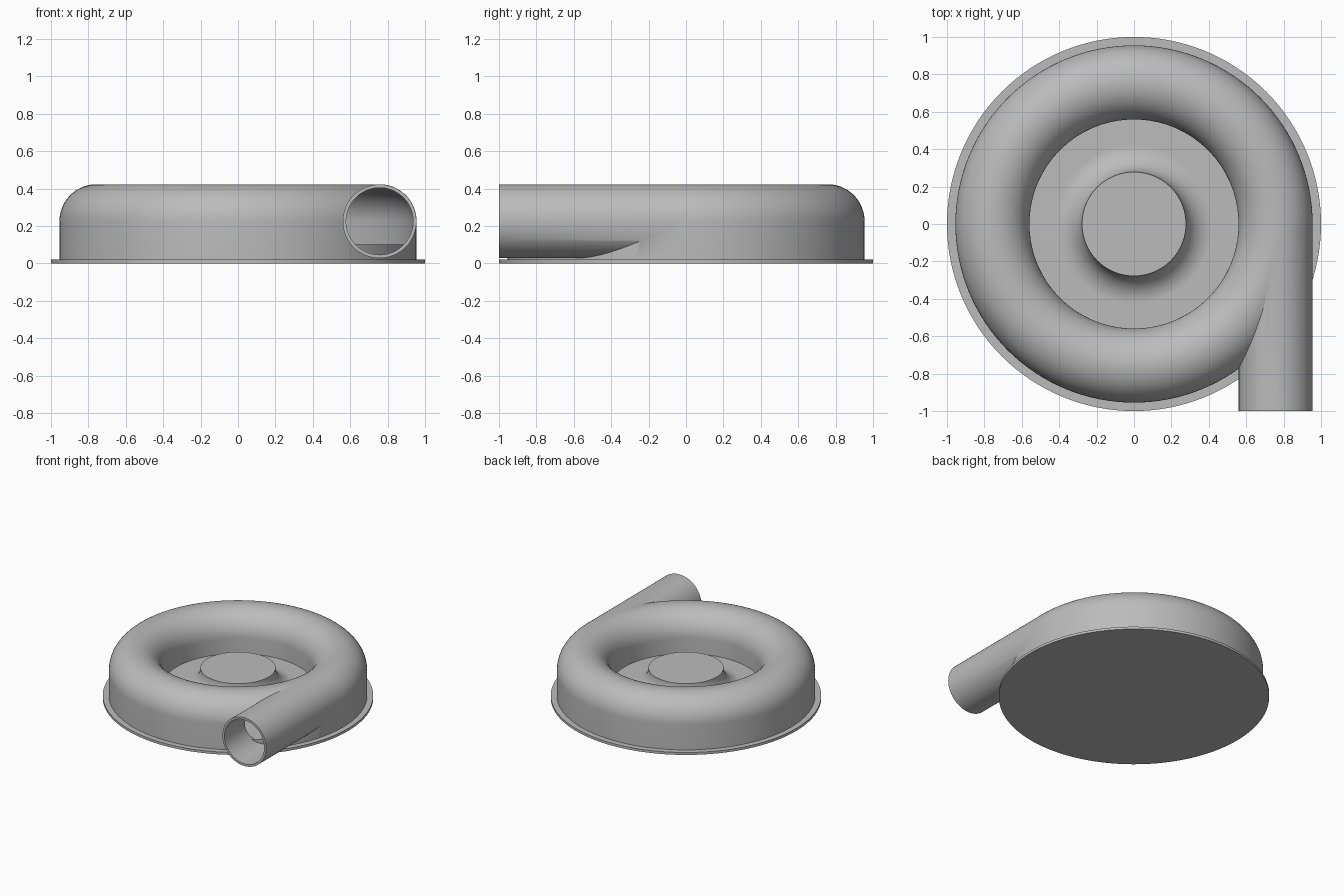
import bpy, bmesh, math
from mathutils import Matrix

old = bpy.data.objects.get("Cube")
if old:
    bpy.data.objects.remove(old, do_unlink=True)

SEG = 128
RING, AXIS_Z = 0.757, 0.225      # centre line of the volute tube
TUBE, WALL = 0.198, 0.018

metal = bpy.data.materials.new("plain_grey")
metal.use_nodes = True
grey = (0.5, 0.5, 0.5, 1)
metal.diffuse_color = grey
metal.node_tree.nodes["Principled BSDF"].inputs["Base Color"].default_value = grey


def finish(name, bm):
    bmesh.ops.remove_doubles(bm, verts=bm.verts, dist=1e-5)
    bmesh.ops.recalc_face_normals(bm, faces=bm.faces)
    mesh = bpy.data.meshes.new(name)
    bm.to_mesh(mesh)
    bm.free()
    mesh.materials.append(metal)
    ob = bpy.data.objects.new(name, mesh)
    bpy.context.collection.objects.link(ob)
    return ob


def lathe(name, profile, closed=False):
    """Spin (radius, height) points around z."""
    bm = bmesh.new()
    verts = [bm.verts.new((r, 0, z)) for r, z in profile]
    edges = [bm.edges.new(p) for p in zip(verts, verts[1:])]
    if closed:
        edges.append(bm.edges.new((verts[-1], verts[0])))
    bmesh.ops.spin(bm, geom=verts + edges, cent=(0, 0, 0), axis=(0, 0, 1),
                   angle=math.tau, steps=SEG, use_duplicate=False)
    return finish(name, bm)


def rod(name, radius, y0, y1):
    """Cylinder along y on the outlet's axis."""
    bm = bmesh.new()
    place = Matrix.Translation((RING, (y0 + y1) / 2, AXIS_Z)) @ Matrix.Rotation(math.pi / 2, 4, "X")
    bmesh.ops.create_cone(bm, cap_ends=True, segments=96, radius1=radius,
                          radius2=radius, depth=y1 - y0, matrix=place)
    return finish(name, bm)


def arc(cx, cz, radius, a0, a1, steps=24):
    angles = [math.radians(a0 + (a1 - a0) * i / steps) for i in range(steps + 1)]
    return [(cx + radius * math.cos(a), cz + radius * math.sin(a)) for a in angles]


def combine(target, tool, operation):
    mod = target.modifiers.new(operation.lower(), "BOOLEAN")
    mod.operation, mod.object, mod.solver = operation, tool, "EXACT"
    bpy.context.view_layer.objects.active = target
    bpy.ops.object.modifier_apply(modifier=mod.name)
    bpy.data.objects.remove(tool, do_unlink=True)


FLOOR, HUB_TOP, HUB_R = 0.10, 0.245, 0.278
fillet = HUB_TOP - FLOOR

# Base flange, casing wall, rounded top, inner wall, floor and flared hub
profile = [(0, 0), (1, 0), (1, 0.02), (RING + TUBE, 0.02)]
profile += arc(RING, AXIS_Z, TUBE, 0, 180, 32)
profile += [(RING - TUBE, FLOOR)]
profile += arc(HUB_R + fillet, HUB_TOP, fillet, 270, 180)
profile += [(0, HUB_TOP)]
casing = lathe("volute_casing", profile)

# Tangential outlet pipe
combine(casing, rod("outlet_pipe", TUBE - 0.001, -1, 0.03), "UNION")

# Hollow channel and pipe bore, the bore stopping at the casing floor
inner = TUBE - WALL
channel = lathe("channel_cutter", [(RING - inner, FLOOR), (RING + inner, FLOOR)]
                + arc(RING, AXIS_Z, inner, 0, 180, 32), closed=True)
bore = rod("bore_cutter", inner - 0.001, -1.1, 0.02)
floor_block = lathe("floor_block", [(0, -0.1), (RING + TUBE - 0.001, -0.1),
                                    (RING + TUBE - 0.001, FLOOR), (0, FLOOR)])
combine(bore, floor_block, "DIFFERENCE")
combine(casing, bore, "DIFFERENCE")
combine(casing, channel, "DIFFERENCE")

# Smooth curves with crisp rims
bpy.ops.object.select_all(action="DESELECT")
casing.select_set(True)
bpy.context.view_layer.objects.active = casing
bpy.ops.object.shade_smooth_by_angle(angle=math.radians(35))
